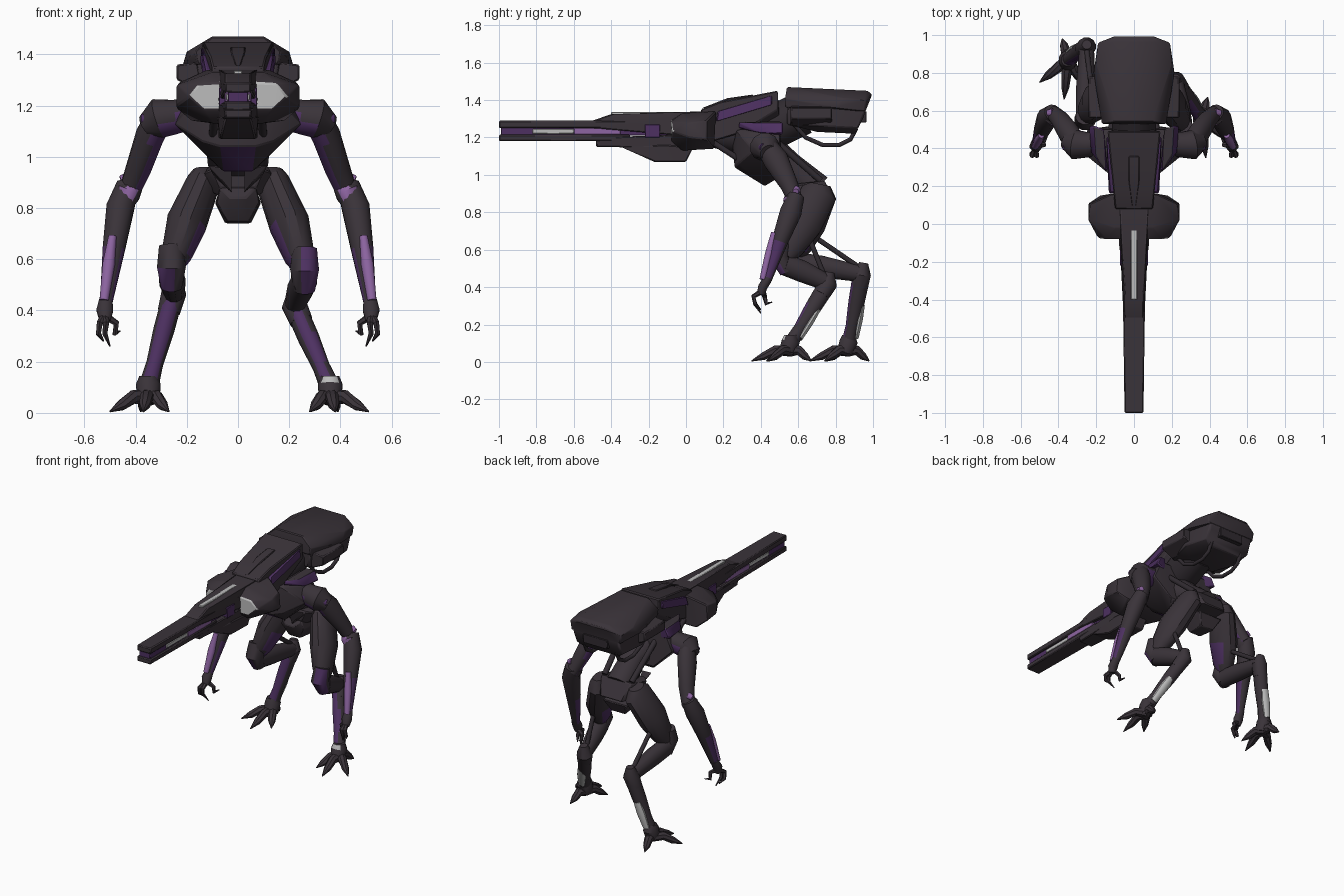
import bpy, bmesh, math
from mathutils import Vector

if "Cube" in bpy.data.objects:
    bpy.data.objects.remove(bpy.data.objects["Cube"], do_unlink=True)


def make_material(name, red, green, blue):
    material = bpy.data.materials.new(name)
    material.use_nodes = True
    colour = (red, green, blue, 1)
    material.diffuse_color = colour
    shader = next(n for n in material.node_tree.nodes if n.type == "BSDF_PRINCIPLED")
    shader.inputs["Base Color"].default_value = colour
    return material


DARK = make_material("charcoal shell", .042, .033, .041)
BLACK = make_material("black joint", .03, .024, .03)
PURPLE = make_material("deep purple", .075, .03, .12)
LAVENDER = make_material("lavender", .27, .13, .36)
LIGHT = make_material("pale grey", .5, .5, .5)
parts = []


def finish(mesh, name, materials, rule, bevel):
    """Turn a bmesh into an object, colouring faces by a rule on normal and centre."""
    bmesh.ops.recalc_face_normals(mesh, faces=mesh.faces)
    mesh.normal_update()
    if rule:
        for face in mesh.faces:
            face.material_index = int(bool(rule(face.normal, face.calc_center_median())))
    data = bpy.data.meshes.new(name)
    mesh.to_mesh(data)
    mesh.free()
    for material in materials:
        data.materials.append(material)
    part = bpy.data.objects.new(name, data)
    bpy.context.scene.collection.objects.link(part)
    if bevel:
        modifier = part.modifiers.new("soft edges", "BEVEL")
        modifier.width = bevel
        modifier.segments = 1
    parts.append(part)
    return part


def hull(name, points, *materials, rule=None, mirror=True, bevel=.006):
    """Faceted armour block wrapped around a few corner points."""
    mesh = bmesh.new()
    for x, y, z in points:
        mesh.verts.new((x, y, z))
        if mirror and x:
            mesh.verts.new((-x, y, z))
    bmesh.ops.convex_hull(mesh, input=mesh.verts[:])
    loose = [v for v in mesh.verts if not v.link_faces]
    bmesh.ops.delete(mesh, geom=loose, context="VERTS")
    bmesh.ops.dissolve_limit(mesh, angle_limit=.04, verts=mesh.verts[:], edges=mesh.edges[:])
    return finish(mesh, name, materials, rule, bevel)


def block(name, half_width, back, front, low, high, *materials):
    corners = [(half_width, y, z) for y in (back, front) for z in (low, high)]
    return hull(name, corners, *materials, bevel=.003)


def tube(name, points, radii, *materials, rule=None, sides=12):
    """Limb with an elliptical section at every point of its path."""
    path = [Vector(p) for p in points]
    whole = (path[-1] - path[0]).normalized()
    reference = Vector((1, 0, 0)) if abs(whole.x) < .8 else Vector((0, 1, 0))
    mesh, rings = bmesh.new(), []
    for i, centre in enumerate(path):
        along = (path[min(i + 1, len(path) - 1)] - path[max(i - 1, 0)]).normalized()
        across = (reference - along * reference.dot(along)).normalized()
        over = along.cross(across)
        size = radii[i]
        wide, deep = size if isinstance(size, tuple) else (size, size)
        ring = []
        for k in range(sides):
            turn = math.tau * (k + .5) / sides
            offset = across * wide * math.cos(turn) + over * deep * math.sin(turn)
            ring.append(mesh.verts.new(centre + offset))
        rings.append(ring)
    for first, second in zip(rings, rings[1:]):
        for k in range(sides):
            after = (k + 1) % sides
            mesh.faces.new((first[k], first[after], second[after], second[k]))
    mesh.faces.new(rings[0])
    mesh.faces.new(rings[-1])
    return finish(mesh, name, materials, rule, 0)


# Long split snout with a glowing core between two rails
for label, low, high in (("upper", 1.25, 1.29), ("lower", 1.18, 1.215)):
    hull(label + "_rail", [(w, y, z) for z in (low, high)
                           for w, y in ((.05, -1), (.06, -.3))], DARK)
block("rail_core", .04, -.99, -.1, 1.21, 1.255, PURPLE)
block("pale_core", .046, -.82, -.6, 1.22, 1.246, LIGHT)
block("lavender_core", .052, -.6, -.35, 1.215, 1.25, LAVENDER)
hull("snout_housing", [(.055, -.5, 1.25), (.05, -.5, 1.29), (.05, -.4, 1.325), (.06, -.4, 1.25),
                       (.085, .1, 1.2), (.075, .1, 1.34)], DARK)
block("snout_top_plate", .016, -.4, -.02, 1.32, 1.336, LIGHT)
hull("snout_underside", [(.05, -.48, 1.15), (.055, -.48, 1.2), (.08, .1, 1.14), (.085, .1, 1.22)], DARK)
block("snout_side_panel", .075, -.22, -.14, 1.2, 1.27, PURPLE)
hull("lower_jaw", [(.05, -.36, 1.155), (.07, -.17, 1.07), (.075, 0, 1.07), (.08, .04, 1.15),
                   (.08, -.1, 1.16)], DARK)

# Broad cheeks with pale front facets
hull("cheeks", [(.07, -.08, 1.18), (.07, -.08, 1.29), (.13, -.08, 1.18), (.19, -.074, 1.235), (.15, -.08, 1.285),
                (.24, .02, 1.2), (.24, .02, 1.28), (.24, .11, 1.19), (.23, .11, 1.29),
                (.12, .16, 1.34), (.1, -.02, 1.33), (.18, .15, 1.14), (.1, -.02, 1.13)],
     DARK, LIGHT, rule=lambda n, c: n.y < -.9 and abs(n.z) < .3)
block("brow_bridge", .07, -.1, .05, 1.17, 1.3, DARK)

# Rising neck, its ridge and purple flanks
hull("neck_shell", [(.1, .08, 1.35), (.11, .18, 1.39), (.1, .08, 1.16), (.14, .49, 1.45), (.14, .49, 1.35),
                    (.12, .28, 1.22), (.09, .5, 1.3)], DARK)
hull("neck_ridge", [(.012, .08, 1.355), (.03, .22, 1.41), (.03, .36, 1.43), (.02, .36, 1.4)], DARK)
hull("neck_flanks", [(.133, .16, 1.285), (.126, .17, 1.34), (.147, .46, 1.375), (.144, .46, 1.425)], PURPLE)
tube("neck_core", [(0, .12, 1.22), (0, .3, 1.2), (0, .5, 1.27), (0, .62, 1.33)],
     [.07, .1, .12, .12], BLACK)

# Back pod: upper shell, lower body, side boxes and hoses
hull("pod_shell", [(.1, .54, 1.47), (.17, .53, 1.41), (.16, .53, 1.36), (.11, .97, 1.45), (.1, .995, 1.43),
                   (.2, .85, 1.41), (.19, .96, 1.4), (.215, .8, 1.36), (.18, .96, 1.34)], DARK)
hull("pod_body", [(.16, .54, 1.38), (.14, .54, 1.27), (.2, .7, 1.38), (.2, .75, 1.26), (.13, .7, 1.23),
                  (.17, .97, 1.38), (.13, .9, 1.22), (.17, .92, 1.25), (.16, .95, 1.31)], DARK)
block("pod_rear_vent", .09, .85, .965, 1.28, 1.34, BLACK)
for side in (1, -1):
    hull("pod_side_box", [(side * x, y, z) for x, z in ((.15, 1.37), (.15, 1.26), (.24, 1.3), (.24, 1.36))
                          for y in (.56, .78)], DARK, mirror=False)
    tube("pod_hose", [(side * .12, y, z) for y, z in
                      ((.58, 1.27), (.64, 1.2), (.73, 1.16), (.82, 1.16), (.88, 1.19), (.91, 1.25))],
         [.012] * 6, BLACK)
    tube("neck_piston", [(side * .09, .12, 1.19), (side * .1, .32, 1.06)], [.016, .016], BLACK)

# Chest with purple-edged collars, waist and pelvis
hull("chest", [(.14, .27, 1.24), (.19, .5, 1.26), (.25, .36, 1.13), (.25, .5, 1.13), (.22, .4, 1.22),
               (.07, .26, 1.04), (.14, .28, 1.06), (.055, .42, .94), (.12, .52, 1), (.07, .25, 1.15)],
     DARK, PURPLE, rule=lambda n, c: abs(n.x) < .15 and n.y < -.3 and n.z < -.1)
tube("waist", [(0, .42, 1.12), (0, .56, 1.04), (0, .7, .92)],
     [(.13, .12), (.08, .08), (.09, .09)], DARK)
hull("hip_girdle", [(.13, .6, .94), (.11, .74, .97), (.14, .7, .88), (.07, .57, .88), (.1, .57, .95),
                    (.08, .8, .86), (.06, .6, .84)], DARK)
hull("pelvis", [(.07, .57, .88), (.085, .58, .82), (.04, .6, .745), (.05, .72, .74), (.09, .76, .82),
                (.03, .54, .84)], DARK)
for side in (1, -1):
    hull("collar", [(side * x, y, z) for x, y, z in
                    ((.14, .28, 1.25), (.15, .28, 1.28), (.2, .36, 1.28), (.23, .38, 1.23), (.16, .5, 1.29),
                     (.21, .52, 1.28), (.24, .52, 1.22), (.16, .5, 1.2))], DARK, PURPLE,
         rule=lambda n, c: n.z < .85, mirror=False)
    tube("waist_strut", [(side * .12, .48, 1.18), (side * .1, .72, .97)], [.018, .018], BLACK)
    hull("waist_plate", [(side * x, y, z) for x, y, z in
                         ((.02, .5, .95), (.12, .53, .97), (.1, .56, .93), (.02, .54, .85))],
         DARK, mirror=False)


def arm(side):
    def place(x, y, z):
        return (side * x, y, z)
    tube("shoulder", [place(.17, .43, 1.17), place(.25, .42, 1.155), place(.31, .42, 1.15), place(.36, .44, 1.12)],
         [.06, .07, .08, .045], DARK, PURPLE, rule=lambda n, c: abs(c.x) < .28 and n.z < .3)
    tube("shoulder_stud", [place(.33, .4, 1.15), place(.372, .415, 1.145)], [.028, .022], PURPLE)
    tube("upper_arm", [place(.3, .42, 1.17), place(.345, .48, 1.08), place(.39, .55, .95), place(.43, .59, .85)],
         [.055, (.056, .07), .05, .04], DARK, PURPLE,
         rule=lambda n, c: n.x * side < 0 and n.y < .6)
    tube("elbow", [place(.4, .58, .89), place(.43, .57, .86), place(.445, .56, .81)],
         [.035, .052, .035], DARK, LAVENDER,
         rule=lambda n, c: n.y < -.7 and abs(n.x) < .6)
    tube("elbow_stud", [place(.43, .59, .92), place(.458, .587, .91)], [.022, .016], LAVENDER)
    tube("forearm", [place(.43, .59, .89), place(.46, .56, .8), place(.485, .5, .64), place(.515, .43, .43)],
         [.045, (.056, .06), (.045, .045), .025], DARK, PURPLE,
         rule=lambda n, c: c.z < .7 and abs(n.x) > .6)
    tube("forearm_stripe", [place(.49, .472, .69), place(.505, .443, .58), place(.523, .41, .44)],
         [(.016, .018), (.025, .021), (.018, .018)], LAVENDER)
    tube("palm", [place(.515, .44, .45), place(.52, .41, .4), place(.52, .4, .36)],
         [.025, (.034, .026), .022], DARK)
    # Hooked fingers, with the thumb reaching inward
    for spread, reach, tip in ((-.045, .43, .32), (-.005, .37, .26), (.02, .37, .28)):
        x = .52 + spread
        tube("finger", [place(.52, .41, .38), place(x, reach - .01, .35), place(x + .005, reach, .31),
                        place(x - .015, reach + .03, tip)], [.016, .013, .011, .003], DARK, sides=6)


def leg(side, knee, hock, ankle):
    hip = Vector((side * .135, .7, .88))
    knee, hock, ankle = (Vector((side * x, y, z)) for x, y, z in (knee, hock, ankle))
    outward = Vector((side, 0, 0))
    back = Vector((0, 1, 0))
    tube("thigh", [hip + Vector((0, .02, .07)), hip + Vector((0, .01, .02)), hip.lerp(knee, .45) + outward * .01,
                   knee.lerp(hip, .15), knee],
         [(.04, .055), (.066, .1), (.08, .105), (.06, .075), (.04, .05)], DARK, PURPLE,
         rule=lambda n, c: n.x * side < -.7 and n.y < .3 and c.z < .78)
    tube("knee_guard", [knee + Vector((0, -.01, .08)), knee + Vector((0, -.03, 0)), knee - Vector((0, -.01, .08))],
         [(.05, .045), (.058, .055), (.042, .04)], DARK, PURPLE,
         rule=lambda n, c: n.y < -.2 and n.x * side > -.3 and (side > 0 or c.z < knee.z))
    tube("shin", [knee - Vector((0, 0, .04)), knee.lerp(hock, .4) - Vector((0, 0, .02)), hock],
         [(.05, .06), (.052, .06), (.04, .045)], DARK)
    tube("shin_strut", [hip.lerp(knee, .7) + back * .08, hock + Vector((0, -.02, .04))], [.014, .014], BLACK)
    tube("hock", [hock + Vector((0, .01, .06)), hock, hock.lerp(ankle, .2)], [.025, .05, .045], DARK)
    tube("lower_leg", [hock, hock.lerp(ankle, .4), hock.lerp(ankle, .75), ankle],
         [(.042, .05), (.042, .045), (.034, .035), (.04, .04)], DARK, PURPLE, rule=lambda n, c: n.y < -.65)
    tube("heel_plate", [hock.lerp(ankle, t) + back * .032 for t in (.45, .65, .92)],
         [(.026, .016), (.03, .02), (.022, .016)], LIGHT)
    tube("ankle", [ankle + Vector((0, 0, .045)), ankle + Vector((0, 0, .01)), ankle - Vector((0, .02, .05))],
         [.036, .05, .045], DARK, LIGHT, rule=lambda n, c: side > 0 and n.y < -.6 and c.z > ankle.z)
    # Splayed clawed toes
    for dx, dy in ((.15, -.12), (.02, -.21), (-.08, -.13), (.03, .11)):
        step = Vector((side * dx, dy, 0))
        root = ankle - Vector((0, 0, .04))
        tube("toe", [root, root + step * .4 + Vector((0, 0, .002)), root + step * .7 - Vector((0, 0, .03)),
                     root + step - Vector((0, 0, ankle.z - .045))],
             [.034, .027, .022, .003], DARK, sides=8)


for side in (1, -1):
    arm(side)
leg(1, (.26, .53, .56), (.22, .76, .42), (.36, .56, .1))
leg(-1, (.26, .58, .57), (.25, .94, .47), (.35, .87, .1))

# Smooth the round forms and keep the armour edges crisp
bpy.ops.object.select_all(action="DESELECT")
for part in parts:
    part.select_set(True)
bpy.context.view_layer.objects.active = parts[0]
bpy.ops.object.shade_smooth_by_angle(angle=math.radians(35))
